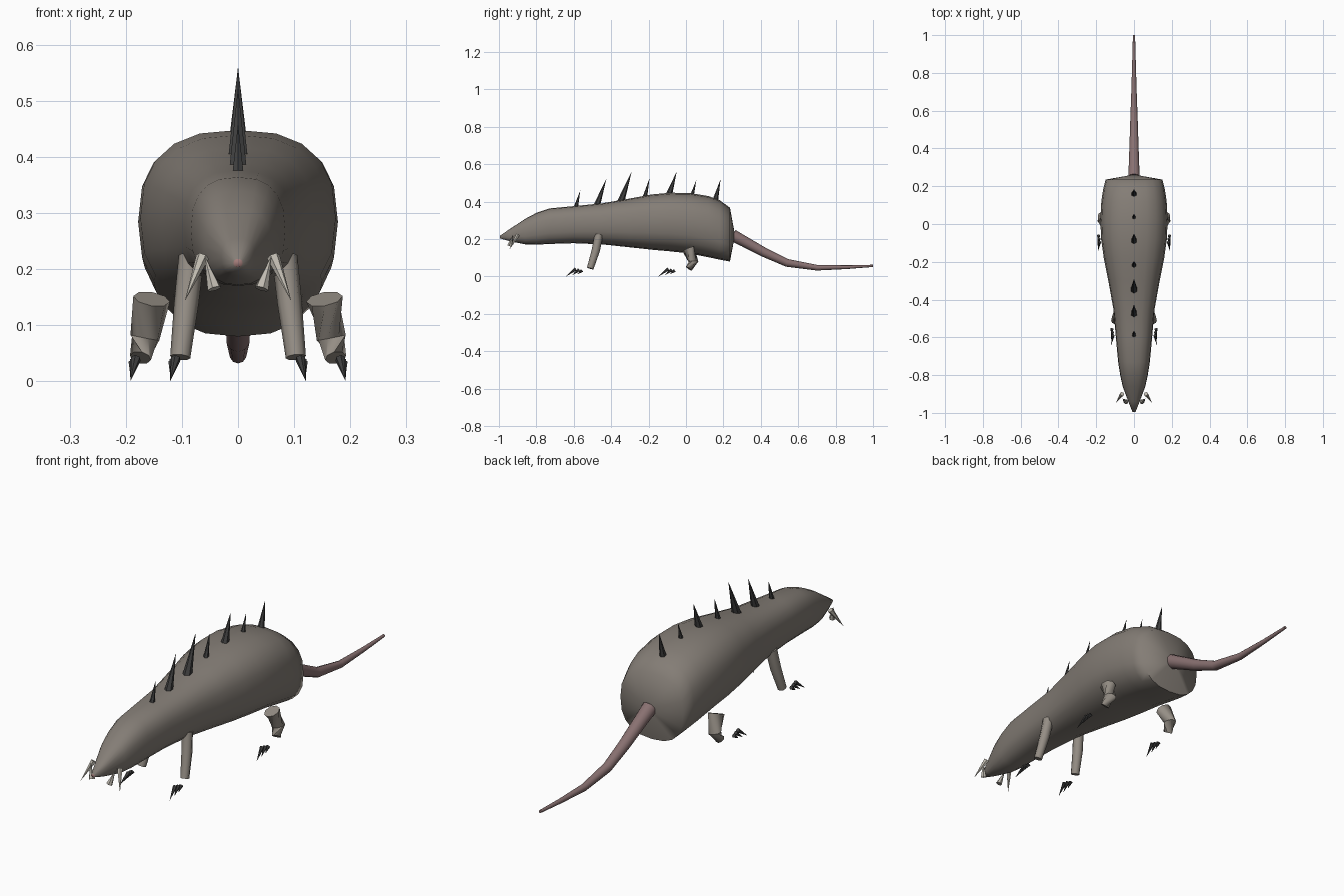
import bpy, bmesh, math
from mathutils import Vector

cube = bpy.data.objects.get("Cube")
if cube:
    bpy.data.objects.remove(cube, do_unlink=True)


def material(name, rgb):
    m = bpy.data.materials.new(name)
    m.use_nodes = True
    m.diffuse_color = (*rgb, 1)
    m.node_tree.nodes["Principled BSDF"].inputs["Base Color"].default_value = (*rgb, 1)
    return m


FUR = material("grey brown fur", (0.23, 0.205, 0.18))
SKIN = material("pale limb skin", (0.30, 0.27, 0.235))
PINK = material("dusky pink tail", (0.25, 0.165, 0.165))
NOSE = material("pink nose", (0.36, 0.20, 0.19))
HORN = material("dark horn", (0.05, 0.05, 0.05))
TOOTH = material("ivory tooth", (0.52, 0.49, 0.43))


def finish(name, bm, mat, angle=None):
    bmesh.ops.recalc_face_normals(bm, faces=bm.faces)
    mesh = bpy.data.meshes.new(name)
    bm.to_mesh(mesh)
    bm.free()
    mesh.materials.append(mat)
    ob = bpy.data.objects.new(name, mesh)
    bpy.context.collection.objects.link(ob)
    if angle:
        bpy.ops.object.select_all(action="DESELECT")
        ob.select_set(True)
        bpy.context.view_layer.objects.active = ob
        bpy.ops.object.shade_smooth_by_angle(angle=math.radians(angle))
    return ob


def skin_rings(bm, rings):
    n = len(rings[0])
    for a, b in zip(rings, rings[1:]):
        for i in range(n):
            j = (i + 1) % n
            bm.faces.new((a[i], a[j], b[j], b[i]))


def tube(name, path, radii, mat, sides=8, angle=50):
    """Round tube through the path points, with flat ends."""
    pts = [Vector(p) for p in path]
    bm = bmesh.new()
    rings = []
    for k, (p, r) in enumerate(zip(pts, radii)):
        d = pts[min(k + 1, len(pts) - 1)] - pts[max(k - 1, 0)]
        q = d.to_track_quat("Z", "Y")
        turn = [2 * math.pi * (i + 0.5) / sides for i in range(sides)]
        rings.append([bm.verts.new(p + q @ Vector((r * math.cos(t), r * math.sin(t), 0)))
                      for t in turn])
    skin_rings(bm, rings)
    bm.faces.new(rings[0])
    bm.faces.new(rings[-1])
    return finish(name, bm, mat, angle)


def spike(name, base, tip, radius, mat, sides=6):
    """Flat sided cone from base to tip."""
    base, tip = Vector(base), Vector(tip)
    d = tip - base
    bm = bmesh.new()
    bmesh.ops.create_cone(bm, cap_ends=True, segments=sides, radius1=radius,
                          radius2=0, depth=d.length)
    q = d.to_track_quat("Z", "Y")
    for v in bm.verts:
        v.co = q @ v.co + (base + tip) / 2
    return finish(name, bm, mat)


# Body: lofted rounded-square sections (y, half width, bottom, top)
sections = [
    (-0.995, 0.008, 0.204, 0.218), (-0.94, 0.03, 0.188, 0.255),
    (-0.86, 0.06, 0.172, 0.308), (-0.80, 0.073, 0.170, 0.340),
    (-0.73, 0.084, 0.174, 0.364), (-0.60, 0.096, 0.178, 0.376),
    (-0.45, 0.109, 0.172, 0.391), (-0.30, 0.136, 0.156, 0.417),
    (-0.18, 0.160, 0.143, 0.439), (-0.08, 0.174, 0.134, 0.448),
    (0.02, 0.178, 0.123, 0.446), (0.12, 0.173, 0.103, 0.430),
    (0.18, 0.164, 0.090, 0.408), (0.235, 0.150, 0.080, 0.368)]
bm = bmesh.new()
rings = []
for y, w, lo, hi in sections:
    ring = []
    for i in range(20):
        c, s = math.cos(math.pi * i / 10), math.sin(math.pi * i / 10)
        x = math.copysign(abs(c) ** 0.8, c) * w
        z = (hi + lo) / 2 + math.copysign(abs(s) ** 0.8, s) * (hi - lo) / 2
        ring.append(bm.verts.new((x, y, z)))
    rings.append(ring)
skin_rings(bm, rings)
bm.faces.new(rings[0])
rump = bm.verts.new((0, 0.262, 0.222))
for i in range(20):
    bm.faces.new((rings[-1][i], rings[-1][(i + 1) % 20], rump))
body = finish("body", bm, FUR, 80)
# Pink nose on the blunt front tip
body.data.materials.append(NOSE)
for p in body.data.polygons:
    if p.center.y < -0.99:
        p.material_index = 1

# Tail
tube("tail",
     [(0, 0.25, 0.22), (0, 0.31, 0.188), (0, 0.42, 0.128), (0, 0.54, 0.073),
      (0, 0.70, 0.047), (0, 0.86, 0.05), (0, 1.0, 0.057)],
     [0.032, 0.029, 0.025, 0.021, 0.015, 0.01, 0.006], PINK, 10)

# Back spikes, leaning backwards (base y, base z, tip y, tip z, radius)
for k, (by, bz, ty, tz, r) in enumerate([
        (-0.59, 0.365, -0.565, 0.46, 0.012), (-0.478, 0.375, -0.425, 0.525, 0.018),
        (-0.35, 0.395, -0.29, 0.562, 0.02), (-0.222, 0.415, -0.195, 0.525, 0.013),
        (-0.093, 0.43, -0.05, 0.56, 0.018), (0.03, 0.425, 0.055, 0.515, 0.011),
        (0.155, 0.40, 0.185, 0.52, 0.016)]):
    spike(f"back_spike_{k + 1}", (0, by, bz), (0, ty, tz), r, HORN)

# Legs, claws and teeth on both sides
for side, s in (("left", 1), ("right", -1)):
    tube(f"{side}_front_leg",
         [(s * 0.083, -0.466, 0.223), (s * 0.092, -0.482, 0.14), (s * 0.103, -0.512, 0.043)],
         [0.023, 0.022, 0.018], SKIN)
    tube(f"{side}_hind_leg",
         [(s * 0.154, 0.012, 0.147), (s * 0.166, 0.04, 0.078), (s * 0.174, 0.015, 0.042)],
         [0.033, 0.027, 0.019], SKIN)
    for foot, x, y in (("front", 0.113, -0.59), ("hind", 0.184, -0.095)):
        for k, (dy, z, spread) in enumerate(
                [(0, 0.04, -0.004), (0.018, 0.036, 0.001), (0.034, 0.032, 0.006)]):
            spike(f"{side}_{foot}_claw_{k + 1}",
                  (s * (x + spread * 0.5), y + dy, z),
                  (s * (x + 0.008), y + dy * 1.8 - 0.052, k * 0.006), 0.009, HORN)
    spike(f"{side}_tusk", (s * 0.063, -0.90, 0.222), (s * 0.095, -0.945, 0.143),
          0.012, TOOTH)
    spike(f"{side}_small_tooth", (s * 0.042, -0.942, 0.165), (s * 0.06, -0.925, 0.225),
          0.013, TOOTH)
